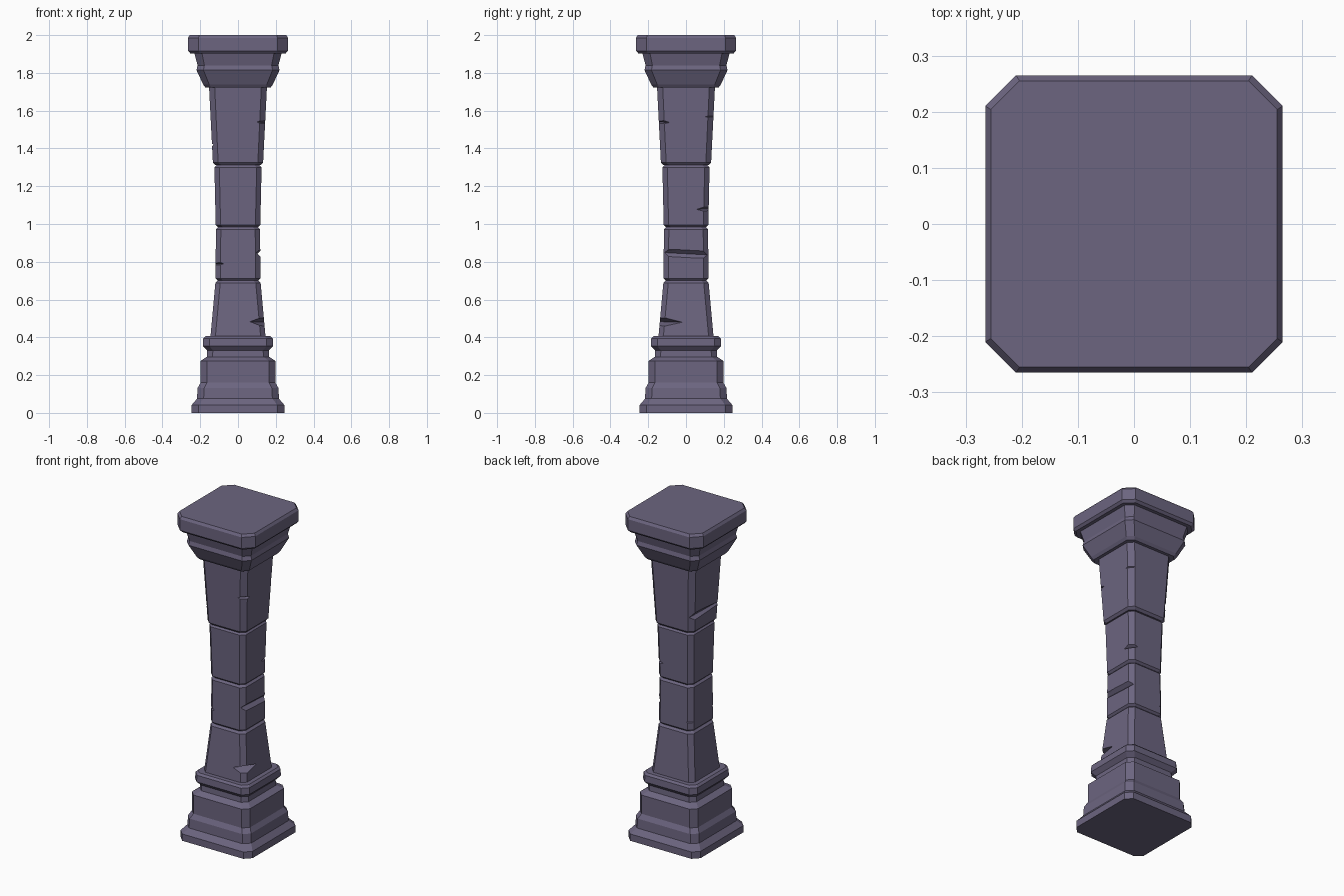
import bpy, bmesh
from mathutils import Vector

if "Cube" in bpy.data.objects:
    bpy.data.objects.remove(bpy.data.objects["Cube"])

stone = bpy.data.materials.new("purple_grey_stone")
stone.diffuse_color = (0.150, 0.130, 0.215, 1)
stone.use_nodes = True
stone.node_tree.nodes["Principled BSDF"].inputs["Base Color"].default_value = stone.diffuse_color


def finish(name, bm):
    bmesh.ops.recalc_face_normals(bm, faces=bm.faces)
    me = bpy.data.meshes.new(name)
    bm.to_mesh(me)
    bm.free()
    me.materials.append(stone)
    ob = bpy.data.objects.new(name, me)
    bpy.context.collection.objects.link(ob)
    return ob


def loft(name, profile):
    """Stack of chamfered squares: (z, half width, corner chamfer)."""
    bm = bmesh.new()
    rings = []
    for z, h, c in profile:
        k = h - c
        pts = [(k, -h), (h, -k), (h, k), (k, h), (-k, h), (-h, k), (-h, -k), (-k, -h)]
        rings.append([bm.verts.new((x, y, z)) for x, y in pts])
    for a, b in zip(rings, rings[1:]):
        for i in range(8):
            j = (i + 1) % 8
            bm.faces.new((a[i], a[j], b[j], b[i]))
    bm.faces.new(rings[0][::-1])
    bm.faces.new(rings[-1])
    return finish(name, bm)


def chip(ob, points):
    """Cut the convex hull of the points out of the object."""
    bm = bmesh.new()
    for p in points:
        bm.verts.new(Vector(p))
    bmesh.ops.convex_hull(bm, input=bm.verts)
    cutter = finish("chip_cutter", bm)
    cutter.hide_render = True
    mod = ob.modifiers.new("chip", 'BOOLEAN')
    mod.operation = 'DIFFERENCE'
    mod.solver = 'EXACT'
    mod.object = cutter
    bpy.context.view_layer.objects.active = ob
    bpy.ops.object.modifier_apply(modifier=mod.name)
    bpy.data.objects.remove(cutter)


def corner_chip(ob, sx, sy, z, h, lx, ly, t):
    """Wedge widest at a corner, tapering along both neighbouring faces."""
    e = h + 0.004
    chip(ob, [(sx * (h - lx), sy * e, z), (sx * e, sy * (h - ly), z - 0.003),
              (sx * e, sy * e, z + t), (sx * e, sy * e, z - t)])


# stepped base
loft("base", [(0, .245, .037), (.042, .245, .037), (.075, .217, .035), (.132, .214, .035),
              (.16, .198, .034), (.275, .198, .034), (.297, .165, .03), (.33, .163, .03),
              (.355, .186, .034), (.395, .184, .034), (.407, .172, .03)])


# shaft blocks with bevelled ends
def block(name, z0, h0, z1, h1, c=.026):
    b = .012
    return loft(name, [(z0, h0 - b, c), (z0 + b, h0, c), (z1 - b, h1, c), (z1, h1 - b, c)])


low = block("shaft_low", .39, .146, .70, .120)
mid = block("shaft_mid", .70, .119, .983, .117)
upper = block("shaft_upper", .983, .118, 1.312, .125)
top = loft("shaft_top", [(1.312, .120, .027), (1.326, .133, .028), (1.74, .154, .03)])

# chips and cracks
corner_chip(low, 1, -1, .483, .137, .075, .12, .03)
corner_chip(mid, -1, -1, .79, .118, .045, .04, .022)
corner_chip(mid, -1, 1, .76, .118, .035, .035, .016)
corner_chip(upper, 1, 1, 1.08, .120, .05, .07, .022)
corner_chip(top, 1, -1, 1.54, .145, .05, .065, .02)
corner_chip(top, 1, 1, 1.57, .146, .04, .05, .016)
# long gash across the right face
chip(mid, [(.15, -.14, .89), (.15, .14, .885), (.15, -.14, .80), (.15, .14, .79),
           (.097, -.14, .85), (.097, .14, .835)])
# tapering gash on the left face
chip(top, [(-.15, .16, 1.46), (-.15, .16, 1.385), (-.113, .16, 1.415),
           (-.15, -.12, 1.43), (-.15, -.12, 1.40), (-.128, -.12, 1.42)])

# capital and top slab
loft("capital", [(1.722, .172, .03), (1.738, .184, .032), (1.815, .220, .037),
                 (1.84, .214, .036), (1.905, .231, .04)])
loft("top_slab", [(1.903, .252, .05), (1.917, .265, .055), (1.985, .265, .055), (2.0, .255, .051)])
